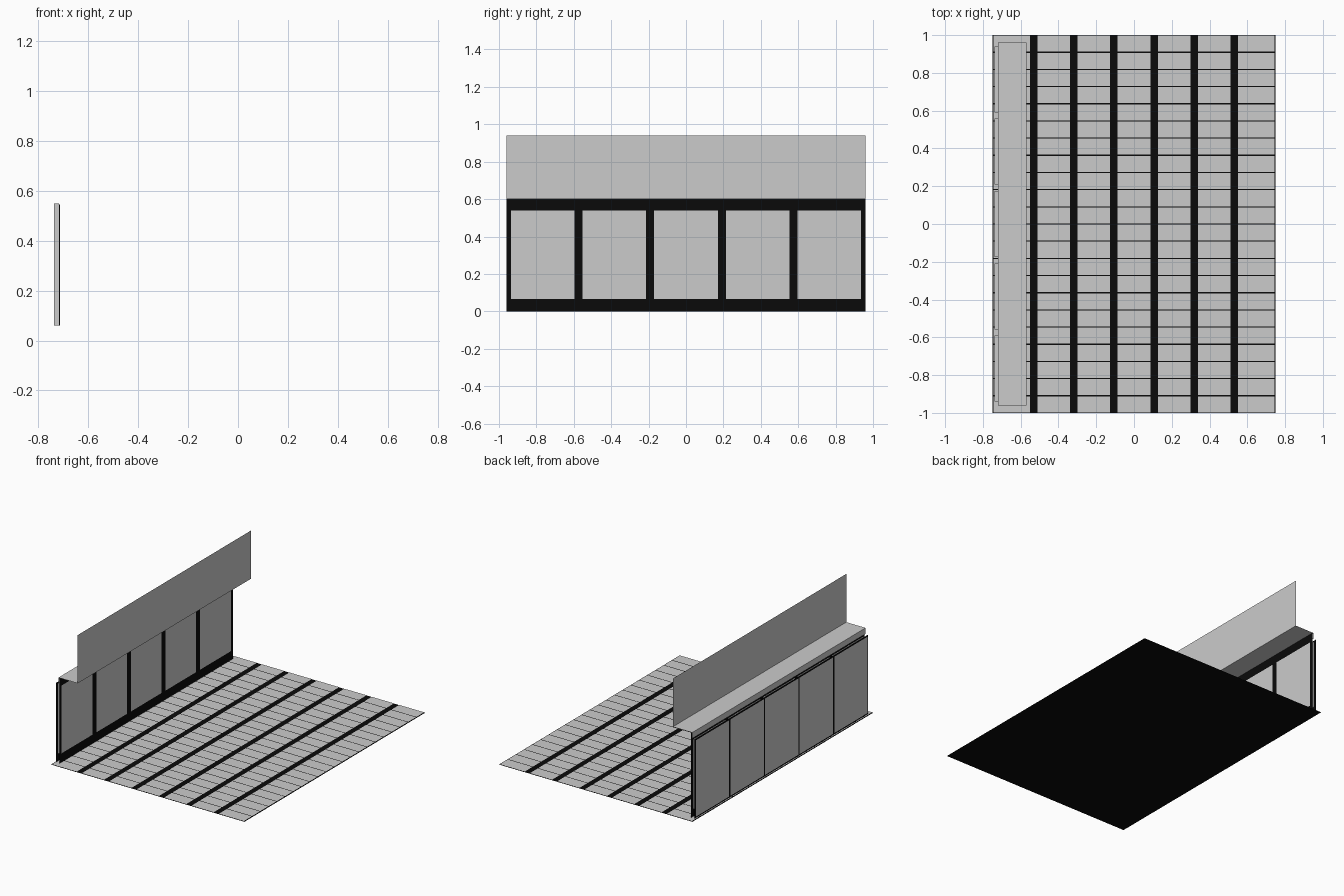
import bpy
import bmesh

if "Cube" in bpy.data.objects:
    bpy.data.objects.remove(bpy.data.objects["Cube"], do_unlink=True)


def material(name, value):
    mat = bpy.data.materials.new(name)
    mat.use_nodes = True
    colour = (value, value, value, 1.0)
    mat.diffuse_color = colour
    bsdf = mat.node_tree.nodes["Principled BSDF"]
    bsdf.inputs["Base Color"].default_value = colour
    return mat


GREY = material("light_grey", 0.6)
BLACK = material("black", 0.003)


def build(name, blocks, mats, rule=None):
    """Make one object from blocks given as x, y and z ranges; a flat range gives a sheet."""
    bm = bmesh.new()
    for xr, yr, zr in blocks:
        ranges = (xr, yr, zr)
        flat = [i for i in range(3) if ranges[i][0] == ranges[i][1]]
        for axis in flat or range(3):
            u, v = (axis + 1) % 3, (axis + 2) % 3
            for side in ((1,) if flat else (0, 1)):
                corners = []
                for a, b in ((0, 0), (1, 0), (1, 1), (0, 1)):
                    p = [0.0, 0.0, 0.0]
                    p[axis], p[u], p[v] = ranges[axis][side], ranges[u][a], ranges[v][b]
                    corners.append(bm.verts.new(p))
                bm.faces.new(corners if side else corners[::-1])
    bmesh.ops.remove_doubles(bm, verts=bm.verts, dist=0.00001)
    bm.normal_update()
    if rule:
        for face in bm.faces:
            face.material_index = rule(face)
    mesh = bpy.data.meshes.new(name)
    bm.to_mesh(mesh)
    bm.free()
    for mat in mats:
        mesh.materials.append(mat)
    obj = bpy.data.objects.new(name, mesh)
    bpy.context.collection.objects.link(obj)
    return obj


# Floor: black sheet with rows of grey planks on top
build("floor_base", [((-0.75, 0.75), (-1, 1), (0, 0))], [BLACK])

COLUMNS, ROWS = 7, 22
pitch_x, pitch_y = 1.488 / COLUMNS, 2 / ROWS
planks = []
for i in range(COLUMNS):
    left = -0.744 + i * pitch_x + (0.02 if i else 0)
    right = -0.744 + (i + 1) * pitch_x - (0.02 if i < COLUMNS - 1 else 0)
    for j in range(ROWS):
        low = -1 + j * pitch_y
        planks.append(((left, right), (low + 0.003, low + pitch_y - 0.003), (0.003, 0.003)))
build("floor_planks", planks, [GREY])

# Wall frame: two rails and six posts in one thin plane
FRAME_X = (-0.711, -0.711)
centres = [(i - 2) * 0.383 for i in range(5)]
edges = [-0.96] + [c + s * 0.17 for c in centres for s in (-1, 1)] + [0.96]
frame = [(FRAME_X, (-0.96, 0.96), zr) for zr in ((0, 0.065), (0.54, 0.6))]
frame += [(FRAME_X, (edges[k], edges[k + 1]), (0.065, 0.54)) for k in range(0, 12, 2)]
build("wall_frame", frame, [BLACK])

# Window boxes: grey body with a black rim and a grey inner face
spans = [(c - 0.175, c + 0.175) for c in centres]
build("window_boxes", [((-0.738, -0.718), s, (0.06, 0.55)) for s in spans], [GREY])
build("window_rims", [((-0.718, -0.713), s, (0.06, 0.545)) for s in spans],
      [BLACK, GREY], lambda f: 1 if f.normal.x > 0.5 else 0)

# Outer cladding: black backing sheet with five grey panels
build("cladding_back", [((-0.739, -0.739), (-0.96, 0.96), (0.005, 0.56))], [BLACK])
build("cladding_panels",
      [((-0.742, -0.742), (c - 0.184, c + 0.184), (0.015, 0.55)) for c in centres], [GREY])

# Canopy with its outer lip, and the upright sign board
build("canopy", [((-0.72, -0.57), (-0.96, 0.96), (0.602, 0.602))], [GREY])
build("canopy_lip", [((-0.72, -0.72), (-0.96, 0.96), (0.56, 0.602))], [GREY])
build("sign_board", [((-0.57, -0.57), (-0.96, 0.96), (0.602, 0.94))], [GREY])
